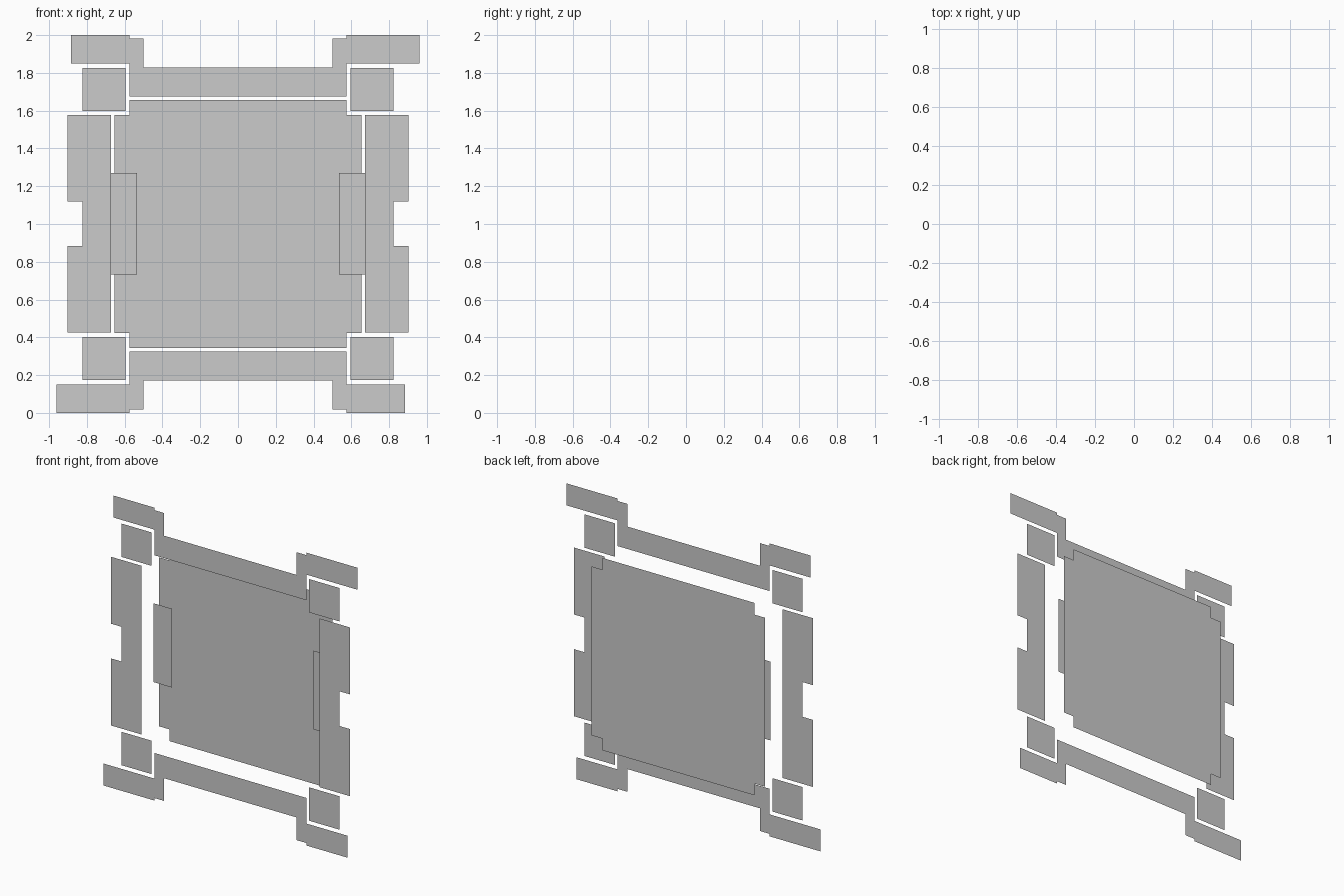
import bpy, bmesh

if "Cube" in bpy.data.objects:
    bpy.data.objects.remove(bpy.data.objects["Cube"])

FRONT, STRIP, BACK = -0.082, 0.05, 0.082   # depth of each flat layer
MID = 1.0                                  # height of the centre line


def sheet(name, outline, y):
    """Flat zero-thickness panel from an x/z outline."""
    bm = bmesh.new()
    face = bm.faces.new([bm.verts.new((x, y, z)) for x, z in outline])
    face.normal_update()
    if face.normal.y > 0:
        face.normal_flip()
    bmesh.ops.triangulate(bm, faces=bm.faces[:])
    mesh = bpy.data.meshes.new(name)
    bm.to_mesh(mesh)
    bm.free()
    obj = bpy.data.objects.new(name, mesh)
    bpy.context.collection.objects.link(obj)


def rect(x0, x1, z0, z1):
    return [(x0, z0), (x1, z0), (x1, z1), (x0, z1)]


def flip(pts, sx, sz):
    """Mirror an outline about x = 0 and the centre line."""
    return [(sx * x, MID + sz * (z - MID)) for x, z in pts]


# Back panel with stepped corners
quarter = [(0.655, 1.577), (0.575, 1.577), (0.575, 1.657)]
panel = (quarter + flip(quarter, -1, 1)[::-1]
         + flip(quarter, -1, -1) + flip(quarter, 1, -1)[::-1])
sheet("back_panel", panel, BACK)

# Front rails with upturned ends, top and bottom
rail_half = [(0.575, 1.675), (0.575, 1.983), (0.5, 1.983), (0.5, 1.828)]
rail = rail_half + flip(rail_half, -1, 1)[::-1]
for label, sz in (("top", 1), ("bottom", -1)):
    sheet(label + "_rail", flip(rail, 1, sz), FRONT)

# Notched side plates and the strips behind them
side = [(0.672, 0.425), (0.902, 0.425), (0.902, 0.883), (0.823, 0.883),
        (0.823, 1.12), (0.902, 1.12), (0.902, 1.577), (0.672, 1.577)]
for label, sx in (("right", 1), ("left", -1)):
    sheet(label + "_side_plate", flip(side, sx, 1), FRONT)
    sheet(label + "_strip", flip(rect(0.535, 0.674, 0.732, 1.27), sx, 1), STRIP)

    # Corner squares and outer wings (one wing of each pair is longer)
    for level, sz in (("top", 1), ("bottom", -1)):
        tip = 0.96 if sx == sz else 0.883
        name = level + "_" + label
        sheet(name + "_corner_square",
              flip(rect(0.595, 0.823, 1.597, 1.825), sx, sz), FRONT)
        sheet(name + "_wing",
              flip(rect(0.575, tip, 1.85, 2.0), sx, sz), FRONT)
